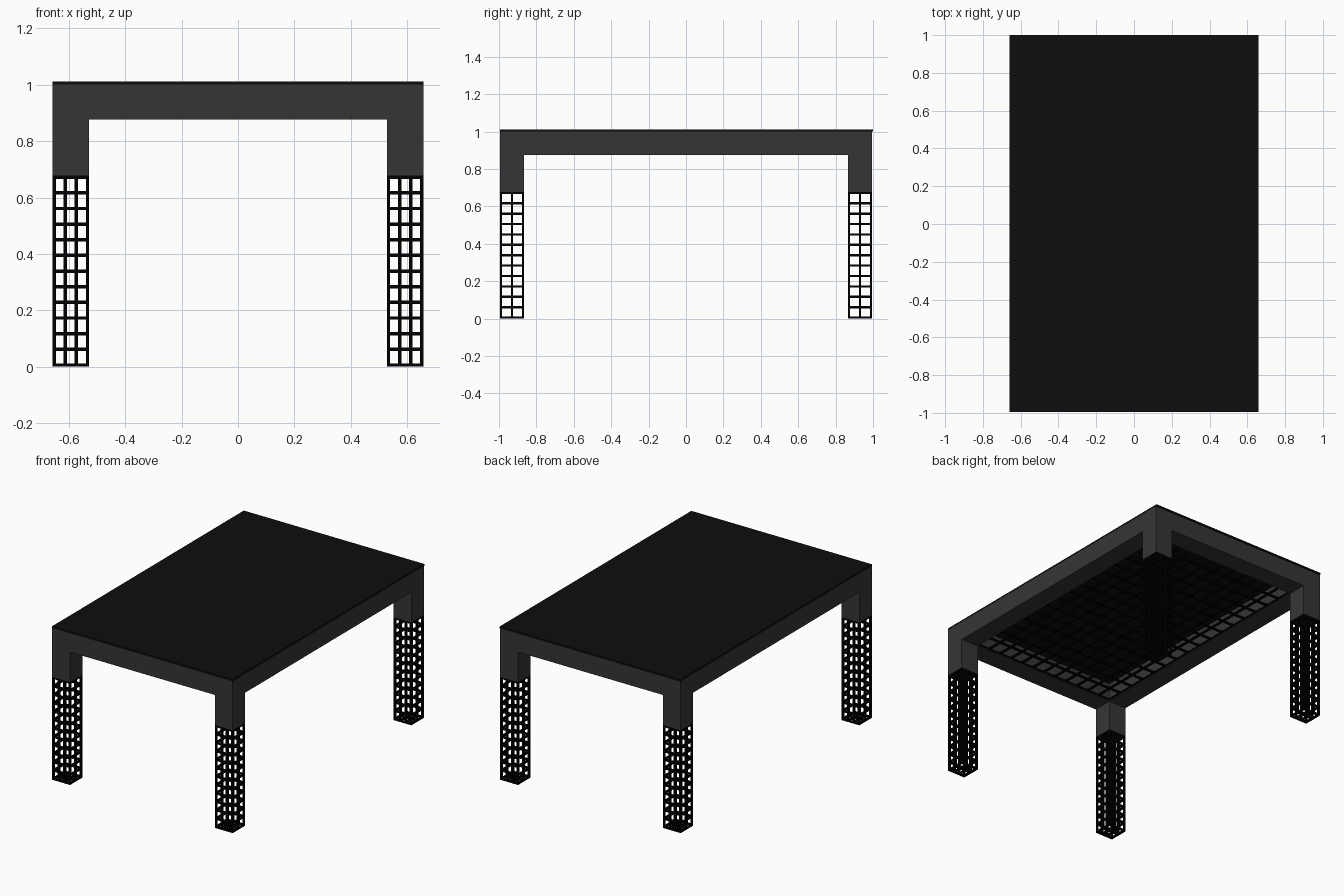
import bpy
import bmesh
from mathutils import Matrix

cube = bpy.data.objects.get("Cube")
if cube:
    bpy.data.objects.remove(cube, do_unlink=True)

HALF_X, HALF_Y = 0.658, 0.995
BEAM = 0.13          # width of beams and posts
BEAM_LOW, BEAM_TOP = 0.876, 1.0
POST_LOW = 0.678
WIRE = 0.012


def material(name, colour):
    m = bpy.data.materials.new(name)
    m.use_nodes = True
    m.diffuse_color = (*colour, 1)
    node = m.node_tree.nodes["Principled BSDF"]
    node.inputs["Base Color"].default_value = (*colour, 1)
    node.inputs["Roughness"].default_value = 0.8
    return m


grey = material("dark grey", (0.036, 0.036, 0.036))
black = material("soft black", (0.004, 0.004, 0.004))
wire_black = material("wire black", (0, 0, 0))


def add_box(bm, low, high):
    size = [h - l for l, h in zip(low, high)]
    mid = [(h + l) / 2 for l, h in zip(low, high)]
    bmesh.ops.create_cube(bm, size=1, matrix=Matrix.Translation(mid) @ Matrix.Diagonal((*size, 1)))


def finish(bm, name, mat):
    mesh = bpy.data.meshes.new(name)
    bm.to_mesh(mesh)
    bm.free()
    mesh.materials.append(mat)
    obj = bpy.data.objects.new(name, mesh)
    bpy.context.collection.objects.link(obj)
    return obj


def box(name, low, high, mat):
    bm = bmesh.new()
    add_box(bm, low, high)
    return finish(bm, name, mat)


def steps(low, high, count):
    return [low + (high - low) * i / count for i in range(count + 1)]


def bar(bm, start, end):
    """Square wire between two points along one axis."""
    r = WIRE / 2
    add_box(bm, [min(a, b) - r for a, b in zip(start, end)],
            [max(a, b) + r for a, b in zip(start, end)])


def flat_grid(bm, xs, ys, z):
    for x in xs:
        bar(bm, (x, ys[0], z), (x, ys[-1], z))
    for y in ys:
        bar(bm, (xs[0], y, z), (xs[-1], y, z))


def wire_cage(name, xs, ys, zs):
    bm = bmesh.new()
    # closed grids at both ends, plain rings between
    for z in (zs[0], zs[-1]):
        flat_grid(bm, xs, ys, z)
    for z in zs[1:-1]:
        flat_grid(bm, (xs[0], xs[-1]), (ys[0], ys[-1]), z)
    # uprights around the outside
    for x in xs:
        for y in ys:
            if x in (xs[0], xs[-1]) or y in (ys[0], ys[-1]):
                bar(bm, (x, y, zs[0]), (x, y, zs[-1]))
    return finish(bm, name, wire_black)


# Table top sheet
box("table_top", (-HALF_X, -HALF_Y, BEAM_TOP), (HALF_X, 1.0, 1.012), black)

# Frame beams
inner_x, inner_y = HALF_X - BEAM, HALF_Y - BEAM
for name, s in (("front", -1), ("back", 1)):
    ys = sorted((s * inner_y, s * HALF_Y))
    box(name + "_beam", (-HALF_X, ys[0], BEAM_LOW), (HALF_X, ys[1], BEAM_TOP), grey)
for name, s in (("right", -1), ("left", 1)):
    xs = sorted((s * inner_x, s * HALF_X))
    box(name + "_beam", (xs[0], -inner_y, BEAM_LOW), (xs[1], inner_y, BEAM_TOP), grey)

# Wire mesh under the top
bm = bmesh.new()
flat_grid(bm, steps(-inner_x, inner_x, 12), steps(-inner_y, inner_y, 16), BEAM_LOW + WIRE)
finish(bm, "under_mesh", wire_black)

# Corner posts and wire legs
r = WIRE / 2
for y_name, sy in (("front", -1), ("back", 1)):
    for x_name, sx in (("right", -1), ("left", 1)):
        xs = sorted((sx * inner_x, sx * HALF_X))
        ys = sorted((sy * inner_y, sy * HALF_Y))
        corner = y_name + "_" + x_name
        box(corner + "_post", (xs[0], ys[0], POST_LOW), (xs[1], ys[1], BEAM_LOW), grey)
        wire_cage(corner + "_wire_leg",
                  steps(xs[0] + r, xs[1] - r, 3),
                  steps(ys[0] + r, ys[1] - r, 2),
                  steps(r, POST_LOW - r, 12))
